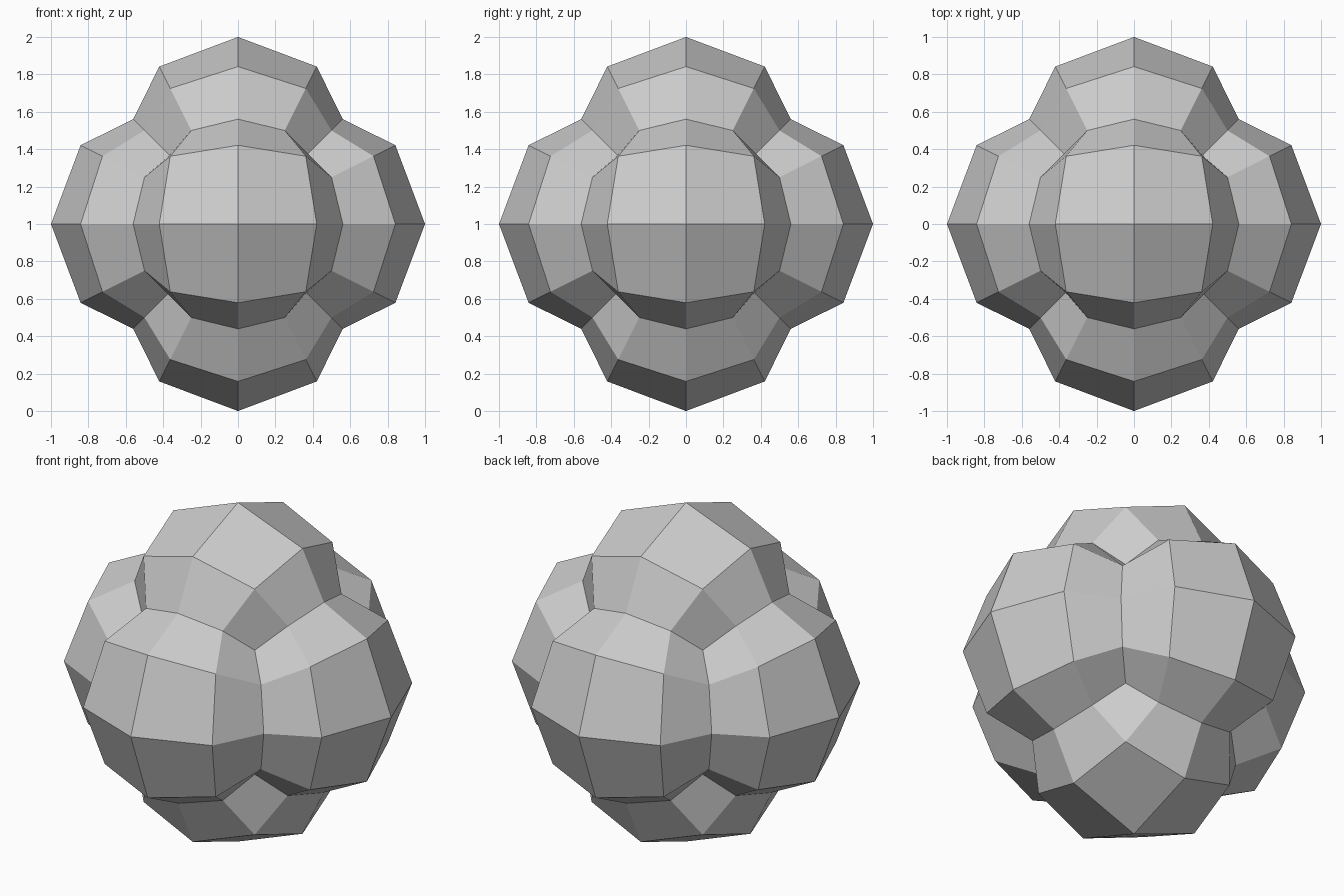
import bpy

if "Cube" in bpy.data.objects:
    bpy.data.objects.remove(bpy.data.objects["Cube"])

# Cube split into a 4 x 4 grid per side, centred one unit above the floor
bpy.ops.mesh.primitive_cube_add(size=2, location=(0, 0, 1))
ball = bpy.context.object
ball.name = "faceted_lobed_ball"

grid = ball.modifiers.new("grid", 'SUBSURF')
grid.subdivision_type = 'SIMPLE'
grid.levels = grid.render_levels = 2

# Overshooting spherical cast: sides bulge out, cube edges and corners sink in
cast = ball.modifiers.new("bulge", 'CAST')
cast.cast_type = 'SPHERE'
cast.factor = 1.5
cast.use_radius_as_size = False
cast.radius = 0
cast.size = 1
